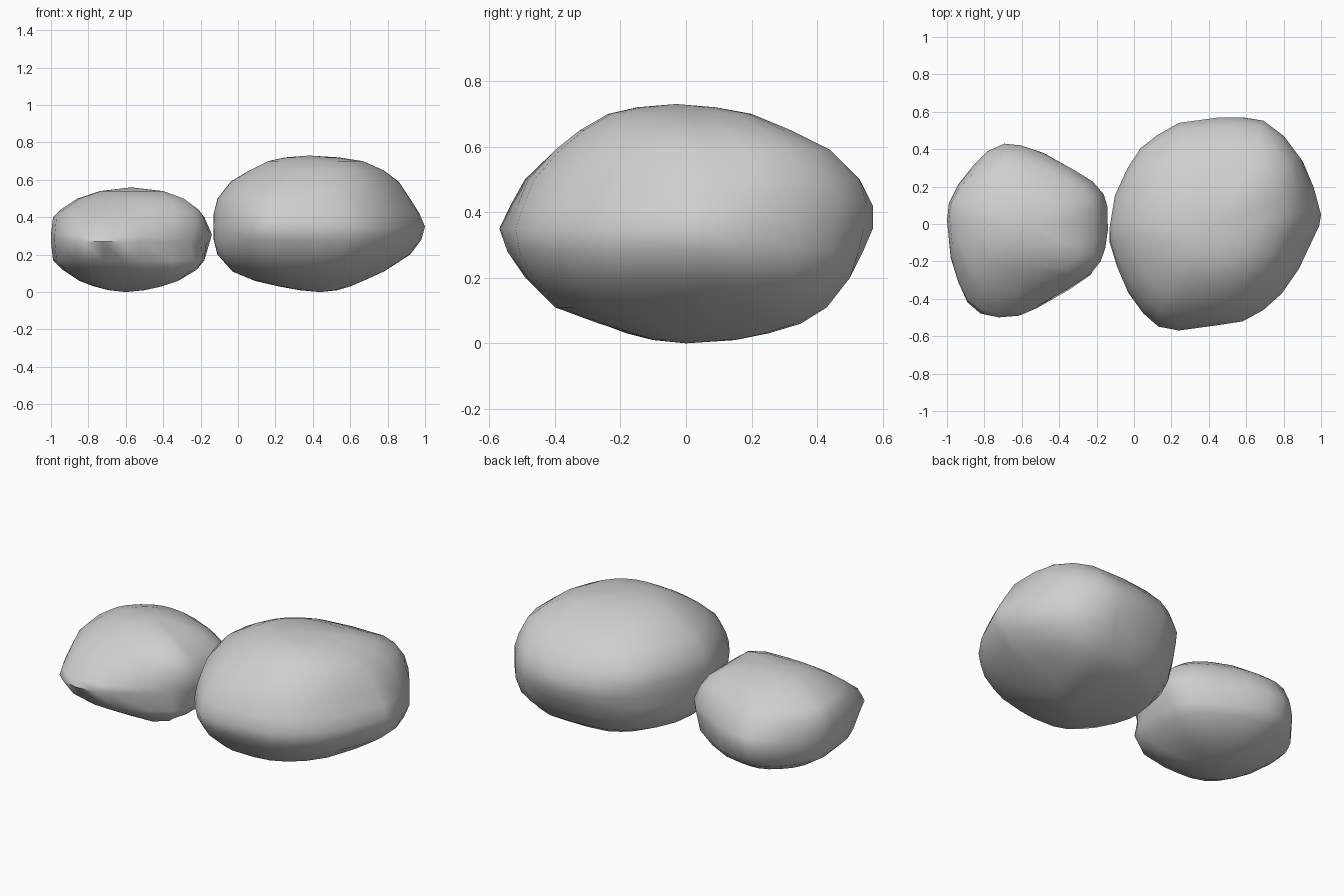
import bpy
import bmesh
import math

default_cube = bpy.data.objects.get("Cube")
if default_cube:
    bpy.data.objects.remove(default_cube, do_unlink=True)

# One plain stone colour
stone = bpy.data.materials.new("stone_grey")
stone.use_nodes = True
stone_colour = (0.62, 0.62, 0.62, 1)
stone.diffuse_color = stone_colour
shader = next(n for n in stone.node_tree.nodes if n.type == "BSDF_PRINCIPLED")
shader.inputs["Base Color"].default_value = stone_colour
shader.inputs["Roughness"].default_value = 0.9

UNIT = 0.01  # profiles are written in hundredths


def normalised(outline):
    """Map an outline into a unit square, so each level can stretch it."""
    xs = [point[0] for point in outline]
    ys = [point[1] for point in outline]
    width, depth = max(xs) - min(xs), max(ys) - min(ys)
    return [((x - min(xs)) / width, (y - min(ys)) / depth) for x, y in outline]


def soften(u, v, amount, shoulder, side):
    """Round an outline point, then push one left-hand corner outwards.

    The corner is at the back for side 1 and at the front for side -1.
    """
    angle = math.atan2(v - 0.5, u - 0.5)
    u += amount * (0.5 + 0.5 * math.cos(angle) - u)
    v += amount * (0.5 + 0.5 * math.sin(angle) - v)
    push = 4 * shoulder * amount * max(0, u - 0.5) * max(0, side * (v - 0.5))
    return min(1, u + push), min(1, max(0, v + side * push))


def make_boulder(name, outline, levels, bottom, top, equator, shoulder, side):
    """Loft a plan outline through levels of (z, left, right, front, back)."""
    bm = bmesh.new()
    shape = normalised(outline)
    count = len(shape)

    def vertex(x, y, z):
        return bm.verts.new((x * UNIT, y * UNIT, z * UNIT))

    # The outline grows rounder away from the widest level
    rings = []
    for z, left, right, front, back in levels:
        amount = 0.8 * abs(z - equator) / equator
        ring = []
        for point in shape:
            u, v = soften(*point, amount, shoulder, side)
            ring.append(vertex(left + u * (right - left),
                               front + v * (back - front), z))
        rings.append(ring)

    # Side bands
    for lower, upper in zip(rings, rings[1:]):
        for i in range(count):
            j = (i + 1) % count
            bm.faces.new((lower[i], lower[j], upper[j], upper[i]))

    # Closing fans at the underside and the crown
    for pole, ring in ((bottom, rings[0]), (top, rings[-1])):
        centre = vertex(*pole)
        for i in range(count):
            bm.faces.new((ring[i], ring[(i + 1) % count], centre))

    bmesh.ops.recalc_face_normals(bm, faces=bm.faces[:])
    mesh = bpy.data.meshes.new(name)
    bm.to_mesh(mesh)
    bm.free()
    mesh.materials.append(stone)

    boulder = bpy.data.objects.new(name, mesh)
    bpy.context.collection.objects.link(boulder)
    bpy.ops.object.select_all(action="DESELECT")
    boulder.select_set(True)
    bpy.context.view_layer.objects.active = boulder
    bpy.ops.object.shade_smooth_by_angle(angle=math.radians(60))


# Large boulder, with a full shoulder at its back left
large_outline = [
    (-13, -3), (-10, 14), (-3, 29), (4, 40), (13, 47), (25, 54), (47, 57),
    (58, 57), (70, 54), (81, 45), (90, 33), (96, 19), (100, 5), (99, -1),
    (88, -24), (79, -37), (69, -46), (58, -52), (45, -54), (24, -57),
    (13, -55), (5, -48), (-3, -37), (-9, -23), (-13, -10),
]
large_levels = [
    (1, 33, 53, -10, 15), (3, 22, 60, -17, 25), (6, 9, 67, -27, 35),
    (11, -3, 78, -41, 43), (20, -11, 92, -50, 50), (28, -13, 98, -55, 54),
    (35, -13, 100, -57, 57), (42, -13, 97, -54, 57), (50, -11, 92, -50, 53),
    (59, -4, 86, -41, 44), (65, 6, 78, -33, 32), (70, 16, 67, -24, 20),
    (72, 25, 54, -15, 9),
]
make_boulder("large_boulder", large_outline, large_levels, bottom=(44, 0, 0),
             top=(38, -3, 73), equator=36, shoulder=0.24, side=1)

# Small boulder, with a low ridge around its front
small_outline = [
    (-100, 2), (-99, 11), (-94, 21), (-86, 31), (-78, 39), (-69, 43),
    (-60, 42), (-48, 38), (-32, 29), (-22, 23), (-16, 16), (-14, 9),
    (-14, -4), (-16, -13), (-19, -20), (-25, -27), (-37, -35), (-52, -45),
    (-61, -49), (-72, -50), (-82, -48), (-89, -42), (-94, -31), (-98, -18),
]
small_levels = [
    (1, -69, -50, -10, 10), (3, -77, -41, -18, 18), (6, -85, -32, -26, 26),
    (12, -94, -22, -37, 36), (17, -99, -18, -43, 41), (27, -100, -15, -50, 43),
    (31, -100, -14, -48, 42), (40, -99, -18, -37, 37), (44, -95, -21, -32, 32),
    (50, -86, -29, -23, 23), (54, -74, -40, -14, 12),
]
make_boulder("small_boulder", small_outline, small_levels, bottom=(-60, 0, 0),
             top=(-57, 0, 56), equator=28, shoulder=0.4, side=-1)
